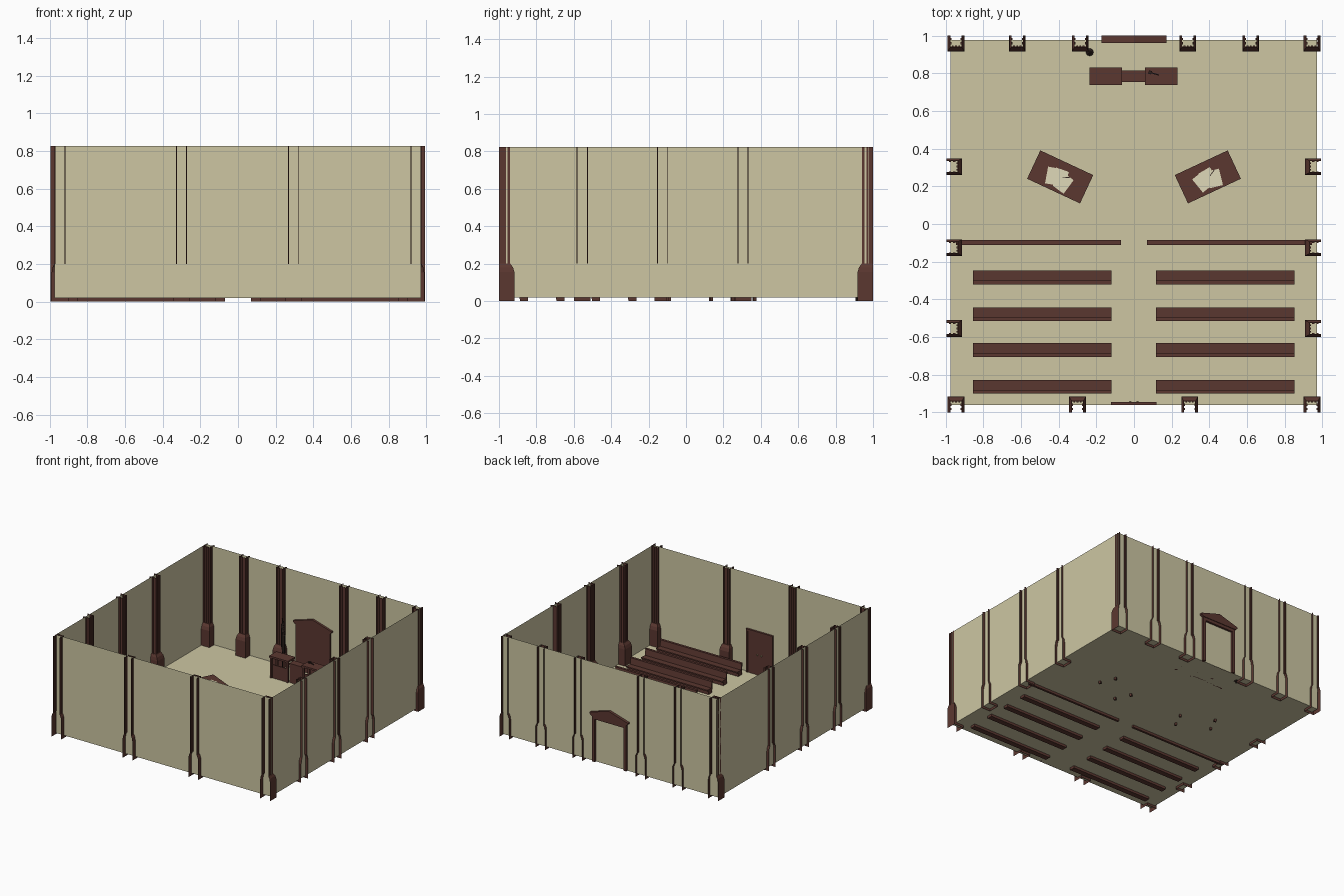
import bpy, bmesh, math
from mathutils import Matrix, Vector

if "Cube" in bpy.data.objects:
    bpy.data.objects.remove(bpy.data.objects["Cube"])


def material(name, rgb):
    m = bpy.data.materials.new(name)
    m.diffuse_color = (*rgb, 1)
    m.use_nodes = True
    m.node_tree.nodes["Principled BSDF"].inputs["Base Color"].default_value = m.diffuse_color
    return m


WOOD = material("dark wood", (0.105, 0.039, 0.030))
PLASTER = material("cream plaster", (0.61, 0.565, 0.365))
PAPER = material("paper", (0.74, 0.69, 0.48))
BRASS = material("brass", (0.50, 0.42, 0.22))
CLOTH = material("dark cloth", (0.030, 0.017, 0.014))

FLOOR, TOP = 0.02, 0.825
X0, X1, Y0, Y1 = -0.975, 0.971, -0.962, 0.978


def finish(name, bm, mat, matrix=None, normals=True):
    if normals:
        bmesh.ops.recalc_face_normals(bm, faces=bm.faces)
    me = bpy.data.meshes.new(name)
    bm.to_mesh(me)
    bm.free()
    me.materials.append(mat)
    ob = bpy.data.objects.new(name, me)
    bpy.context.collection.objects.link(ob)
    if matrix:
        ob.matrix_world = matrix
    return ob


def add_box(bm, x0, x1, y0, y1, z0, z1):
    m = Matrix.Translation(((x0 + x1) / 2, (y0 + y1) / 2, (z0 + z1) / 2))
    bmesh.ops.create_cube(bm, size=1, matrix=m @ Matrix.Diagonal((x1 - x0, y1 - y0, z1 - z0, 1)))


def boxes(name, mat, items, matrix=None):
    bm = bmesh.new()
    for b in items:
        add_box(bm, *b)
    return finish(name, bm, mat, matrix)


def plane(name, pts):
    bm = bmesh.new()
    bm.faces.new([bm.verts.new(p) for p in pts])
    return finish(name, bm, PLASTER, normals=False)


def prism(name, mat, profile, axis, a, b):
    """Extrude a closed 2D profile (other axis, z) along x or y from a to b."""
    bm = bmesh.new()
    place = (lambda p, t: (t, p[0], p[1])) if axis == "x" else (lambda p, t: (p[0], t, p[1]))
    f = bm.faces.new([bm.verts.new(place(p, a)) for p in profile])
    ext = bmesh.ops.extrude_face_region(bm, geom=[f])
    move = Vector((b - a, 0, 0)) if axis == "x" else Vector((0, b - a, 0))
    bmesh.ops.translate(bm, verts=[v for v in ext["geom"] if isinstance(v, bmesh.types.BMVert)], vec=move)
    return finish(name, bm, mat)


# Room shell: floor and four thin walls
plane("floor", [(X0, Y0, FLOOR), (X1, Y0, FLOOR), (X1, Y1, FLOOR), (X0, Y1, FLOOR)])
for name, (ax, ay), (bx, by) in [("front_wall", (X0, Y0), (X1, Y0)), ("right_wall", (X1, Y0), (X1, Y1)),
                                 ("back_wall", (X1, Y1), (X0, Y1)), ("left_wall", (X0, Y1), (X0, Y0))]:
    plane(name, [(ax, ay, FLOOR), (bx, by, FLOOR), (bx, by, TOP), (ax, ay, TOP)])


# Pilasters: open U section, plain flared base and fluted shaft
def grooved(p, q, n, depth):
    """Points from p to q with n square grooves cut to the right of travel."""
    p, q = Vector(p), Vector(q)
    d = q - p
    side = Vector((d.y, -d.x)).normalized() * depth
    out = [p]
    for i in range(n):
        s, e = (2 * i + 1) / (2 * n + 1), (2 * i + 2) / (2 * n + 1)
        out += [p + d * s, p + d * s + side, p + d * e + side, p + d * e]
    return out


def section(w, d, groove):
    return (grooved((-w, 0), (-w, d), 2, groove) + grooved((-w, d), (w, d), 3, groove)
            + grooved((w, d), (w, 0), 2, groove) + [Vector((w, 0))])


def pilaster(name, x, y, angle):
    bm = bmesh.new()
    prev = None
    for w, d, g, z in [(0.044, 0.083, 0, 0), (0.044, 0.083, 0, 0.155), (0.040, 0.075, 0, 0.18),
                       (0.031, 0.061, 0, 0.2), (0.030, 0.058, 0.005, 0.2), (0.030, 0.058, 0.005, TOP)]:
        ring = [bm.verts.new((p.x, p.y, z)) for p in section(w, d, g)]
        if prev:
            for i in range(len(ring) - 1):
                bm.faces.new((prev[i + 1], prev[i], ring[i], ring[i + 1]))
        prev = ring
    finish(name, bm, WOOD, Matrix.Translation((x, y, 0)) @ Matrix.Rotation(angle, 4, "Z"), normals=False)


for x in (-0.945, -0.30, 0.295, 0.945):
    pilaster("front_pilaster", x, -1.0, 0)
for x in (-0.945, -0.62, -0.285, 0.285, 0.62, 0.945):
    pilaster("back_pilaster", x, 1.0, math.pi)
for y in (-0.555, -0.125, 0.305):
    pilaster("left_pilaster", -0.995, y, -math.pi / 2)
    pilaster("right_pilaster", 0.992, y, math.pi / 2)

# Public benches: plinth, seat and high back in one profile
for y in (-0.32, -0.515, -0.705, -0.90):
    prof = [(y + 0.012, 0), (y + 0.056, 0), (y + 0.056, 0.05), (y + 0.072, 0.052), (y + 0.072, 0.062),
            (y + 0.02, 0.06), (y + 0.014, 0.105), (y + 0.02, 0.107), (y + 0.02, 0.114), (y, 0.114),
            (y, 0.107), (y + 0.004, 0.105), (y + 0.008, 0.05)]
    for a, b in ((-0.855, -0.12), (0.117, 0.852)):
        prism("bench", WOOD, prof, "x", a, b)

# Rail dividing the public from the court
for s in (-1, 1):
    a, b = sorted((s * 0.07, s * 0.945))
    parts = [(a, b, -0.112, -0.085, 0.118, 0.13), (a, b, -0.108, -0.09, 0, 0.03),
             (a, b, -0.102, -0.095, 0.03, 0.118)]
    for i in range(8):
        x = a + 0.006 + i * (b - a - 0.012) / 7
        parts.append((x - 0.006, x + 0.006, -0.108, -0.089, 0.03, 0.118))
    boxes("court_rail", WOOD, parts)

# Two angled counsel tables with papers and pens
for s in (-1, 1):
    m = Matrix.Translation((s * 0.392, 0.25, 0)) @ Matrix.Rotation(s * math.radians(25), 4, "Z")
    legs = [(sx * 0.135 - 0.008, sx * 0.135 + 0.008, sy * 0.065 - 0.008, sy * 0.065 + 0.008, 0, 0.1)
            for sx in (-1, 1) for sy in (-1, 1)]
    boxes("counsel_table", WOOD, legs + [(-0.155, 0.155, -0.083, 0.083, 0.097, 0.11),
                                         (-0.13, 0.13, -0.062, 0.062, 0.083, 0.097)], m)
    for i, (dx, dy, rot) in enumerate([(-0.035, -0.012, 0.25), (0.028, -0.022, -0.2), (0.0, -0.005, 0.1)]):
        pm = m @ Matrix.Translation((dx, dy, 0)) @ Matrix.Rotation(rot, 4, "Z")
        boxes("paper_sheet", PAPER, [(-0.036, 0.036, -0.045, 0.045, 0.11, 0.1115 + i * 0.0008)], pm)
    boxes("pen", CLOTH, [(-0.02, 0.02, -0.002, 0.002, 0.112, 0.117)],
          m @ Matrix.Translation((0.03, 0.01, 0)) @ Matrix.Rotation(0.5, 4, "Z"))

# Judge's desk: two raised tables joined by a lower middle
parts = []
for a, b in ((-0.235, -0.065), (0.058, 0.23)):
    parts += [(a, b, 0.738, 0.832, 0.185, 0.2), (a + 0.01, b - 0.01, 0.75, 0.758, FLOOR, 0.13)]
    for x in (a + 0.004, b - 0.02):
        parts += [(x, x + 0.016, y, y + 0.016, FLOOR, 0.185) for y in (0.742, 0.812)]
parts += [(-0.065, 0.058, 0.755, 0.815, 0.165, 0.178), (-0.065, 0.058, 0.757, 0.764, FLOOR, 0.165)]
boxes("judge_desk", WOOD, parts)

# Gavel
boxes("gavel", CLOTH, [(-0.008, 0.008, -0.009, 0.009, 0.2, 0.212), (0.008, 0.05, -0.003, 0.003, 0.203, 0.209)],
      Matrix.Translation((0.085, 0.805, 0)) @ Matrix.Rotation(-0.3, 4, "Z"))

# Back doorway with pediment, standing through the wall
boxes("back_door_frame", WOOD, [(-0.155, -0.13, 0.965, 0.995, FLOOR, 0.395), (0.13, 0.155, 0.965, 0.995, FLOOR, 0.395),
                                (-0.13, 0.13, 0.965, 0.995, 0.37, 0.395)])
boxes("back_door_panel", WOOD, [(-0.13, 0.13, 0.97, 0.976, FLOOR, 0.37)])
prism("pediment", WOOD, [(-0.155, 0.395), (0.155, 0.395), (0.173, 0.408), (0.173, 0.42), (0, 0.472),
                         (-0.173, 0.42), (-0.173, 0.408)], "y", 0.96, 1.0)

# Front double door on the inside of the front wall
boxes("front_door_frame", WOOD, [(-0.122, -0.108, -0.96, -0.944, FLOOR, 0.375), (0.106, 0.12, -0.96, -0.944, FLOOR, 0.375),
                                 (-0.108, 0.106, -0.96, -0.944, 0.36, 0.375)])
boxes("front_door_leaves", WOOD, [(-0.108, -0.002, -0.96, -0.95, FLOOR, 0.36), (0, 0.106, -0.96, -0.95, FLOOR, 0.36)])
for x in (-0.02, 0.018):
    bm = bmesh.new()
    bmesh.ops.create_icosphere(bm, subdivisions=1, radius=0.007, matrix=Matrix.Translation((x, -0.945, 0.185)))
    finish("door_knob", bm, BRASS)

# Flag on a pole: wavy hanging cloth
bm = bmesh.new()
bmesh.ops.create_cone(bm, cap_ends=True, segments=8, radius1=0.005, radius2=0.004, depth=0.44,
                      matrix=Matrix.Translation((-0.235, 0.912, 0.22)))
bmesh.ops.create_cone(bm, cap_ends=True, segments=12, radius1=0.02, radius2=0.008, depth=0.02,
                      matrix=Matrix.Translation((-0.235, 0.912, 0.03)))
finish("flag_pole", bm, CLOTH)
bm = bmesh.new()
along, across = Vector((0.055, -0.062, 0)), Vector((0.75, 0.66, 0))
prev = None
for i in range(25):
    t = i / 24
    p = Vector((-0.235, 0.912, 0)) + along * t + across * 0.013 * math.sin(t * 22)
    col = [bm.verts.new((p.x, p.y, z)) for z in (0.22 - 0.03 * t, 0.42 - 0.09 * t)]
    if prev:
        bm.faces.new((prev[0], col[0], col[1], prev[1]))
    prev = col
finish("flag", bm, CLOTH)
